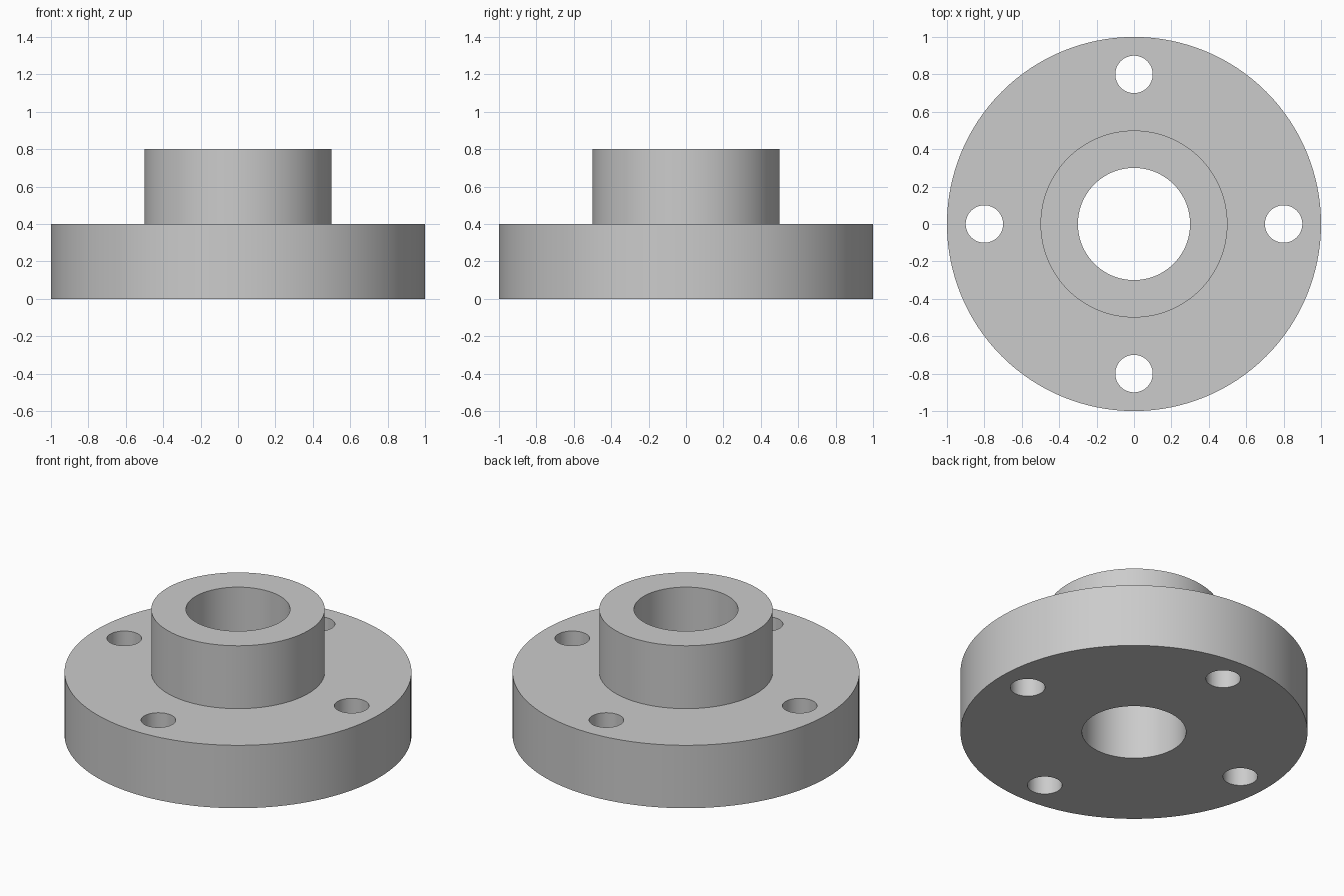
import bpy, bmesh, math

if "Cube" in bpy.data.objects:
    bpy.data.objects.remove(bpy.data.objects["Cube"], do_unlink=True)

SEGMENTS = 128
BOLT_CIRCLE, BOLT_RADIUS, FLANGE_HEIGHT = 0.8, 0.1, 0.4

# Machined metal colour
metal = bpy.data.materials.new("grey metal")
metal.use_nodes = True
colour = (0.6, 0.6, 0.6, 1)
metal.diffuse_color = colour
metal.node_tree.nodes["Principled BSDF"].inputs["Base Color"].default_value = colour


def lathe(name, profile):
    """Revolve a closed (radius, height) profile around z."""
    bm = bmesh.new()
    verts = [bm.verts.new((r, 0, z)) for r, z in profile]
    edges = [bm.edges.new((v, verts[i - 1])) for i, v in enumerate(verts)]
    bmesh.ops.spin(bm, geom=verts + edges, cent=(0, 0, 0), axis=(0, 0, 1),
                   angle=math.tau, steps=SEGMENTS, use_merge=True)
    bmesh.ops.remove_doubles(bm, verts=bm.verts, dist=1e-5)
    bmesh.ops.recalc_face_normals(bm, faces=bm.faces)
    mesh = bpy.data.meshes.new(name)
    bm.to_mesh(mesh)
    bm.free()
    obj = bpy.data.objects.new(name, mesh)
    bpy.context.collection.objects.link(obj)
    mesh.materials.append(metal)
    return obj


# Flange disc, raised hub and through bore as one turned body
flange = lathe("flange_with_hub", [(0.3, 0), (1, 0), (1, FLANGE_HEIGHT),
                                   (0.5, FLANGE_HEIGHT), (0.5, 0.8), (0.3, 0.8)])

# Four bolt holes drilled around the flange
for i in range(4):
    angle = i * math.pi / 2
    bpy.ops.mesh.primitive_cylinder_add(
        vertices=64, radius=BOLT_RADIUS, depth=FLANGE_HEIGHT * 1.5,
        location=(BOLT_CIRCLE * math.cos(angle), BOLT_CIRCLE * math.sin(angle),
                  FLANGE_HEIGHT / 2))
    cutter = bpy.context.object
    cutter.name = "bolt_hole_cutter"
    cutter.hide_render = True
    cutter.data.materials.append(metal)
    drill = flange.modifiers.new("bolt_hole", 'BOOLEAN')
    drill.operation = 'DIFFERENCE'
    drill.solver = 'EXACT'
    drill.object = cutter
    bpy.context.view_layer.objects.active = flange
    bpy.ops.object.modifier_apply(modifier=drill.name)
    bpy.data.objects.remove(cutter, do_unlink=True)

# Smooth round walls, crisp machined edges
bpy.ops.object.select_all(action='DESELECT')
flange.select_set(True)
bpy.context.view_layer.objects.active = flange
bpy.ops.object.shade_smooth_by_angle(angle=math.radians(30))
